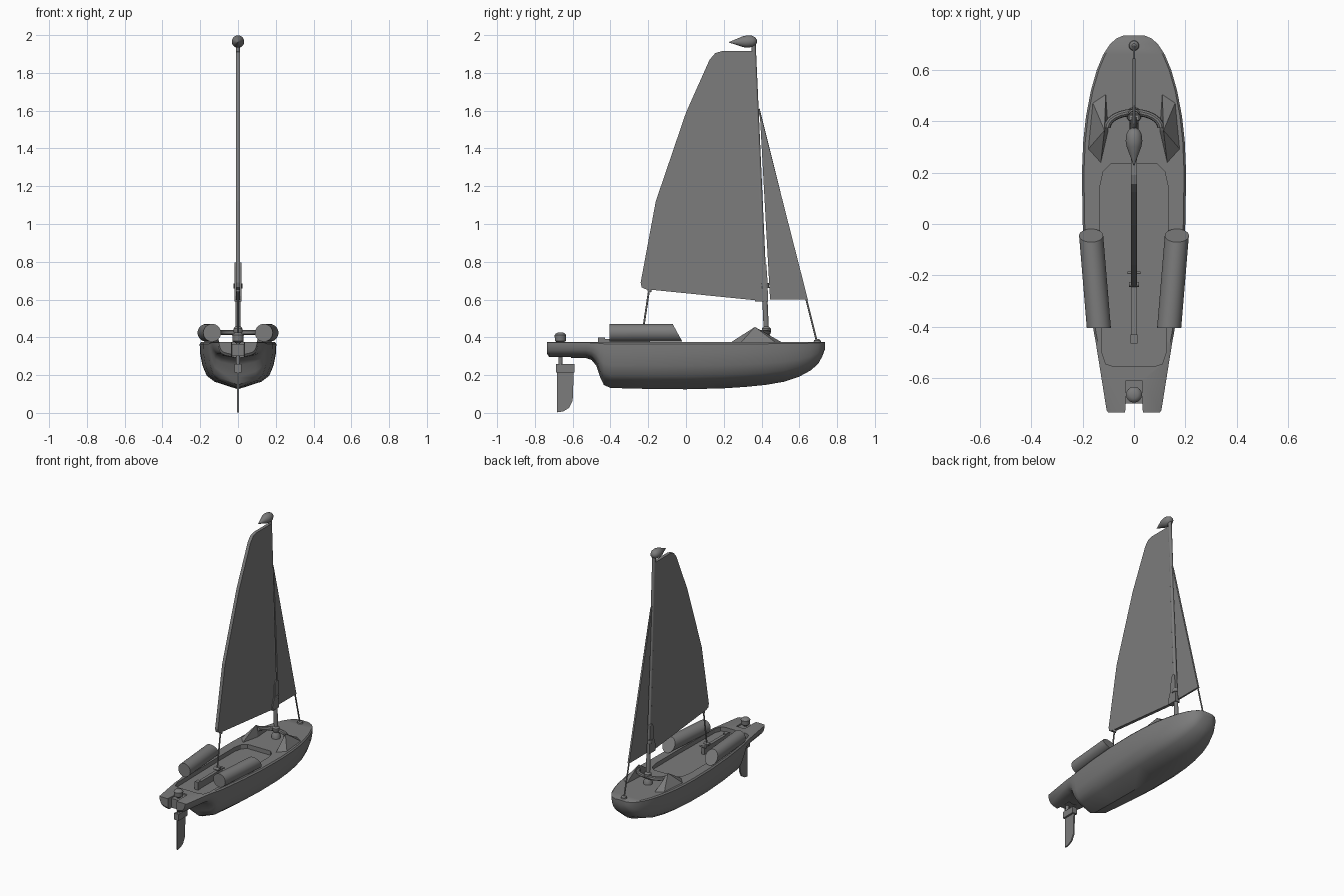
import bpy, bmesh, math
from mathutils import Vector

if "Cube" in bpy.data.objects:
    bpy.data.objects.remove(bpy.data.objects["Cube"])

grey = bpy.data.materials.new("plain grey")
grey.use_nodes = True
COLOUR = (0.2, 0.2, 0.2, 1)
grey.diffuse_color = COLOUR
grey.node_tree.nodes["Principled BSDF"].inputs["Base Color"].default_value = COLOUR


def finish(name, bm, smooth=True):
    """Turn a bmesh into a named, coloured object."""
    bmesh.ops.recalc_face_normals(bm, faces=bm.faces)
    me = bpy.data.meshes.new(name)
    bm.to_mesh(me)
    bm.free()
    me.materials.append(grey)
    ob = bpy.data.objects.new(name, me)
    bpy.context.collection.objects.link(ob)
    if smooth:
        bpy.ops.object.select_all(action='DESELECT')
        ob.select_set(True)
        bpy.context.view_layer.objects.active = ob
        bpy.ops.object.shade_smooth_by_angle(angle=math.radians(35))
    return ob


def loft(name, rings, smooth=True):
    """Skin a row of equal closed rings and cap both ends."""
    bm = bmesh.new()
    rows = [[bm.verts.new(p) for p in ring] for ring in rings]
    n = len(rows[0])
    for a, b in zip(rows, rows[1:]):
        for i in range(n):
            j = (i + 1) % n
            bm.faces.new((a[i], a[j], b[j], b[i]))
    bm.faces.new(rows[0])
    bm.faces.new(rows[-1])
    return finish(name, bm, smooth)


def turned(name, a, b, profile, sides=20):
    """Round part from a to b; profile holds (fraction, radius)."""
    a, b = Vector(a), Vector(b)
    axis = (b - a).normalized()
    u = axis.orthogonal().normalized()
    v = axis.cross(u)
    angles = [2 * math.pi * i / sides for i in range(sides)]
    return loft(name, [[a.lerp(b, t) + r * (u * math.cos(k) + v * math.sin(k)) for k in angles]
                       for t, r in profile])


def rod(name, a, b, r, sides=12):
    return turned(name, a, b, [(0, r), (1, r)], sides)


def ball(name, centre, r):
    c = Vector(centre)
    prof = [((1 - math.cos(k)) / 2, max(r * math.sin(k), 0.001))
            for k in [math.pi * i / 10 for i in range(11)]]
    return turned(name, c - Vector((0, 0, r)), c + Vector((0, 0, r)), prof)


def side_plate(name, outline, half):
    """Plate from a (y, z) outline, centred on x = 0."""
    return loft(name, [[(x, y, z) for y, z in outline] for x in (-half, half)], False)


def top_plate(name, outline, z0, z1):
    return loft(name, [[(x, y, z) for x, y in outline] for z in (z0, z1)], False)


def box(name, x, y0, y1, z0, z1):
    return top_plate(name, [(-x, y0), (x, y0), (x, y1), (-x, y1)], z0, z1)


def cut(target, cutter):
    cutter.hide_render = True
    cutter.hide_set(True)
    m = target.modifiers.new("cut", 'BOOLEAN')
    m.operation, m.solver, m.object = 'DIFFERENCE', 'EXACT', cutter
    bpy.context.view_layer.objects.active = target
    bpy.ops.object.modifier_apply(modifier=m.name)
    bpy.data.objects.remove(cutter)


# Hull: stations of position, half width and keel height
DECK = 0.375
stations = [(-.735, .1, .305), (-.725, .107, .29), (-.53, .138, .29), (-.5, .143, .28),
            (-.475, .147, .25), (-.455, .15, .19), (-.435, .154, .148), (-.4, .16, .132),
            (-.2, .185, .127), (0, .2, .125), (.2, .203, .13), (.32, .198, .138),
            (.42, .187, .148), (.52, .168, .165), (.6, .145, .192), (.66, .12, .225),
            (.7, .094, .26), (.722, .07, .3), (.735, .04, .335)]
section = [(.62, .16), (.82, .28), (.93, .5), (.99, .76), (1, .96)]
rings = []
for y, w, keel in stations:
    h = DECK - keel
    half = [(w * u, keel + h * v) for u, v in section] + [(w - .008, DECK)]
    ring = [(0, y, keel)] + [(x, y, z) for x, z in half]
    rings.append(ring + [(-x, y, z) for x, z in reversed(half)])
hull = loft("hull", rings)

# Cockpit recess and stern notch
right = [(.08, -.555), (.11, -.545), (.125, -.5), (.132, -.1), (.132, .15), (.12, .205), (.09, .235)]
outline = right + [(-x, y) for x, y in reversed(right)]
cut(hull, top_plate("cockpit_cutter", outline, DECK - .03, .5))
cut(hull, top_plate("notch_cutter", [(-.04, -.8), (.04, -.8), (.032, -.7), (.032, -.61),
                                     (-.032, -.61), (-.032, -.7)], .2, .5))
box("rudder_bracket", .034, -.7, -.605, .3, .365)

# Rudder with head, stock and top knob
box("rudder_head", .018, -.688, -.59, .215, .26)
side_plate("rudder_blade", [(-.682, .22), (-.682, .003), (-.65, .008), (-.62, .026),
                            (-.6, .065), (-.594, .22)], .005)
rod("rudder_stock", (0, -.665, .25), (0, -.665, .4), .011)
turned("stern_knob", (0, -.665, .37), (0, -.665, .425),
       [(0, .014), (.2, .029), (.75, .031), (.9, .025), (1, .015)])

# Side floats with raked front ends, and the pyramids on the foredeck
for s, label in ((1, "left"), (-1, "right")):
    ends = []
    for cx, cy, rake in ((.137, -.405, 0), (.167, -.045, -.55)):
        ends.append([(s * cx + .047 * math.cos(k), cy + rake * .047 * math.sin(k),
                      .424 + .047 * math.sin(k))
                     for k in [2 * math.pi * i / 32 for i in range(32)]])
    loft(label + "_float", ends)
    bm = bmesh.new()
    base = [bm.verts.new((s * x, y, DECK - .003)) for x, y in
            ((.11, .51), (.162, .475), (.18, .29), (.13, .235), (.1, .365))]
    peak = bm.verts.new((s * .115, .365, .455))
    bm.faces.new(base)
    for i in range(5):
        bm.faces.new((base[i], base[(i + 1) % 5], peak))
    finish(label + "_foredeck_pyramid", bm, False)

# Curved bar in front of the mast
arc = []
for i in range(13):
    k = math.pi * i / 12
    c = Vector((.105 * math.cos(k), .375 + .06 * math.sin(k), .425))
    out = Vector((math.cos(k), math.sin(k), 0))
    arc.append([c + .014 * (out * math.cos(q) + Vector((0, 0, math.sin(q))))
                for q in [math.pi * j / 5 for j in range(10)]])
loft("mast_bar", arc)

# Mast, its foot, collar and masthead
turned("mast", (0, .428, .37), (0, .357, 1.96), [(0, .014), (.14, .014), (.15, .012), (1, .012)])
turned("mast_foot", (0, .425, .37), (0, .425, .46),
       [(0, .03), (.3, .028), (.5, .016), (.65, .024), (.85, .024), (1, .012)])
turned("masthead", (0, .375, 1.968), (0, .228, 1.962),
       [(0, .008), (.06, .022), (.17, .03), (.35, .033), (.5, .029), (.7, .018), (.88, .008), (1, .002)])
side_plate("mast_sleeve", [(.365, .59), (.435, .59), (.43, .72), (.425, .785), (.405, .795),
                           (.39, .775), (.385, .69), (.362, .62)], .018)
rod("sleeve_collar", (0, .418, .66), (0, .416, .685), .024)

# Sails
side_plate("main_sail", [(.355, 1.915), (.19, 1.915), (.155, 1.905), (.125, 1.87), (0, 1.59),
                         (-.16, 1.12), (-.24, .69), (-.235, .665), (-.215, .655), (.38, .595),
                         (.412, .6)], .011)
side_plate("fore_sail", [(.39, 1.6), (.645, .6), (.445, .6)], .006)

# Stays, sheet and deck fittings
rod("fore_stay", (0, .385, 1.61), (0, .692, .38), .005)
turned("bow_fitting", (0, .695, .37), (0, .695, .392), [(0, .021), (.6, .018), (1, .008)])
rod("main_sheet", (0, -.188, .7), (0, -.238, .37), .005)
rod("sheet_shackle", (0, -.195, .64), (0, -.19, .665), .011)
rod("sheet_pin", (-.025, -.19, .4), (.025, -.19, .4), .006)
rod("sheet_block", (-.02, -.235, .405), (.02, -.235, .405), .01)
box("centre_rail", .011, -.45, -.19, DECK - .032, .392)
box("rail_end", .013, -.465, -.43, DECK - .032, .4)
